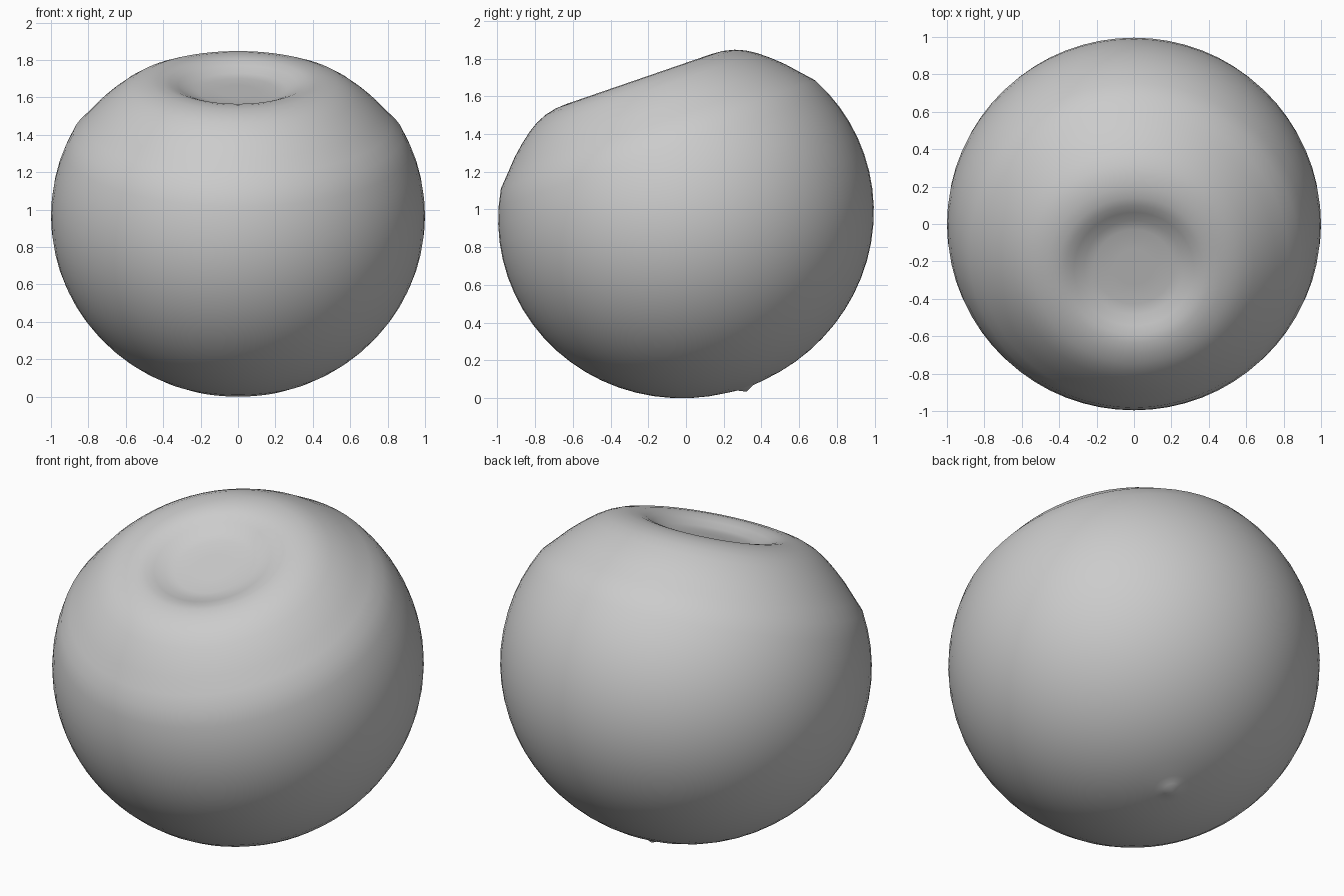
import bpy, bmesh
from math import sin, cos, pi, radians
from mathutils import Matrix, Vector

cube = bpy.data.objects.get("Cube")
if cube:
    bpy.data.objects.remove(cube, do_unlink=True)

SEGMENTS = 64
STEP = pi / 32
SQUASH = 0.965

# Plain grey surface
grey = bpy.data.materials.new("plain_grey")
grey.use_nodes = True
colour = (0.6, 0.6, 0.6, 1)
grey.diffuse_color = colour
grey.node_tree.nodes["Principled BSDF"].inputs["Base Color"].default_value = colour

# Profile (radius, height): dish floor, dish wall, soft shoulder
profile = [(0.1, 0.703), (0.21, 0.703), (0.265, 0.714), (0.32, 0.74), (0.365, 0.758), (0.41, 0.766),
           (0.47, 0.762), (0.53, 0.748), (0.585, 0.725), (0.64, 0.69), (0.7, 0.642),
           (0.76, 0.587), (0.825, 0.516)]
# Slightly squashed round body and the foot of the nub
profile += [(sin(k * STEP), SQUASH * cos(k * STEP)) for k in range(11, 32)]
profile += [(0.045, -0.966)]

# Revolve the profile into rings
bm = bmesh.new()
rings = []
for r, h in profile:
    rings.append([bm.verts.new((r * cos(2 * pi * i / SEGMENTS), r * sin(2 * pi * i / SEGMENTS), h))
                  for i in range(SEGMENTS)])
top = bm.verts.new((0, 0, 0.703))
nub = bm.verts.new((0, 0, -0.988))
for i in range(SEGMENTS):
    j = (i + 1) % SEGMENTS
    bm.faces.new((top, rings[0][i], rings[0][j]))
    bm.faces.new((nub, rings[-1][j], rings[-1][i]))
    for a, b in zip(rings, rings[1:]):
        bm.faces.new((a[i], b[i], b[j], a[j]))

# Lean the dish toward the front and rest the body on the ground
bm.transform(Matrix.Rotation(radians(19), 4, "X"))
low = min(v.co.z for v in bm.verts)
bmesh.ops.translate(bm, verts=bm.verts[:], vec=Vector((0, 0, -low)))
bmesh.ops.recalc_face_normals(bm, faces=bm.faces[:])
for f in bm.faces:
    f.smooth = True

mesh = bpy.data.meshes.new("dished_ball")
bm.to_mesh(mesh)
bm.free()
mesh.materials.append(grey)
ball = bpy.data.objects.new("dished_ball", mesh)
bpy.context.collection.objects.link(ball)
